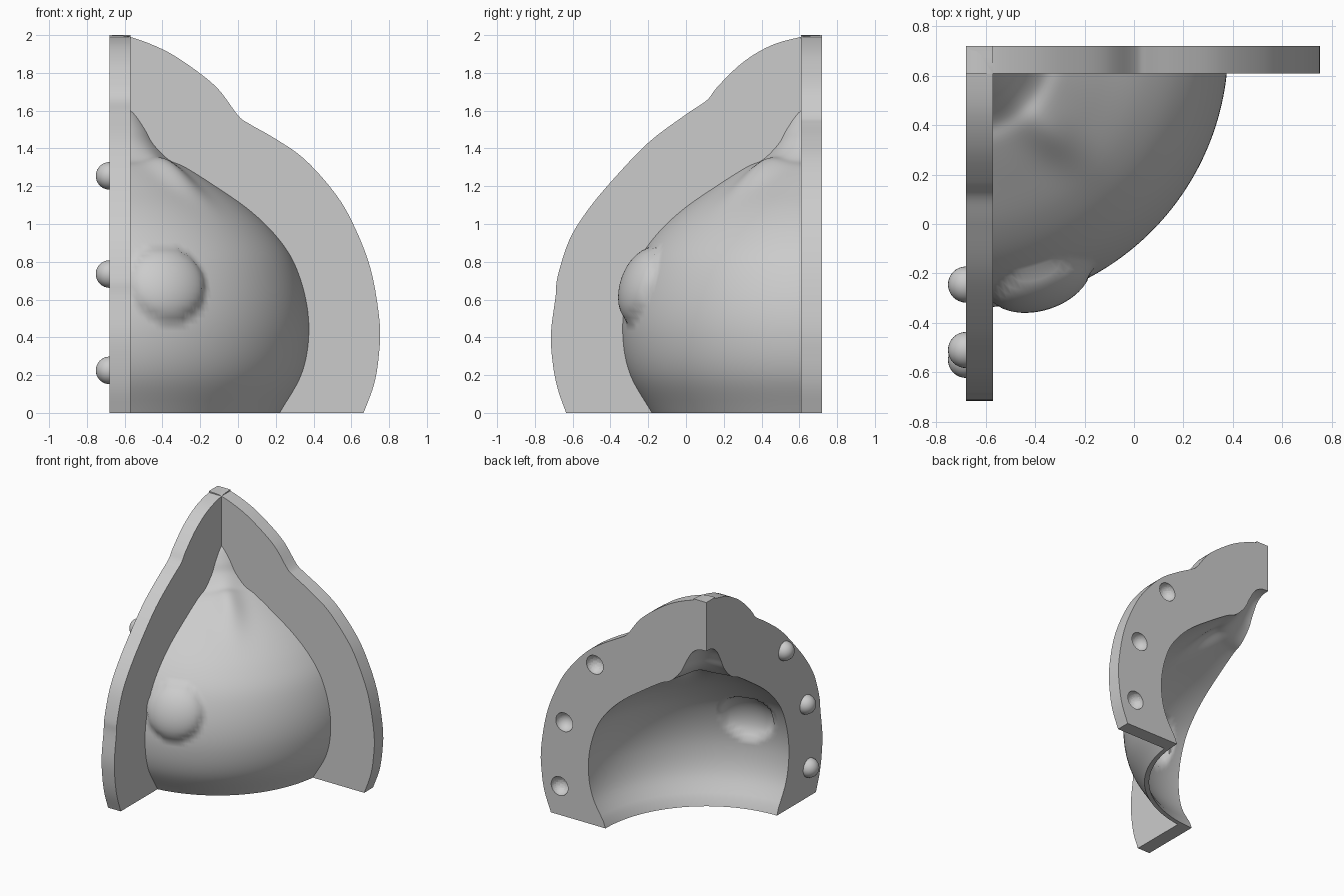
import bpy, bmesh, math
from mathutils import Vector

cube = bpy.data.objects.get("Cube")
if cube:
    bpy.data.objects.remove(cube, do_unlink=True)

AXIS = Vector((-0.68, 0.72, 0))   # corner where both flanges meet
FLANGE = 0.11                     # flange thickness
WALL = 0.04                       # shell thickness

grey = bpy.data.materials.new("plain grey")
grey.use_nodes = True
grey.diffuse_color = (0.6, 0.6, 0.6, 1)
grey.node_tree.nodes["Principled BSDF"].inputs["Base Color"].default_value = (0.6, 0.6, 0.6, 1)


def smooth_curve(points, steps):
    """Catmull-Rom curve through (radius, height) points."""
    p = [Vector(q) for q in points]
    p = [2 * p[0] - p[1]] + p + [2 * p[-1] - p[-2]]
    out = []
    for a, b, c, d in zip(p, p[1:], p[2:], p[3:]):
        for i in range(steps):
            t = i / steps
            out.append(0.5 * (2 * b + (c - a) * t + (2 * a - 5 * b + 4 * c - d) * t * t
                              + (3 * b - a - 3 * c + d) * t ** 3))
    return out + [p[-2]]


def inset_curve(curve, dist):
    """Shift a profile towards the axis by the wall thickness."""
    out = []
    for i, q in enumerate(curve):
        tan = (curve[min(i + 1, len(curve) - 1)] - curve[max(i - 1, 0)]).normalized()
        s = q - dist * Vector((tan.y, -tan.x))
        out.append(Vector((max(s.x, 0), max(s.y, 0))))
    out[0].y = 0
    out[-1].x = 0
    return out


def place(r, z, angle):
    return AXIS + Vector((r * math.cos(angle), -r * math.sin(angle), z))


def finish(bm, name, angle):
    bmesh.ops.remove_doubles(bm, verts=bm.verts, dist=0.0005)
    bmesh.ops.recalc_face_normals(bm, faces=bm.faces)
    me = bpy.data.meshes.new(name)
    bm.to_mesh(me)
    bm.free()
    me.materials.append(grey)
    ob = bpy.data.objects.new(name, me)
    bpy.context.collection.objects.link(ob)
    shade(ob, angle)
    return ob


def shade(ob, angle):
    bpy.ops.object.select_all(action='DESELECT')
    ob.select_set(True)
    bpy.context.view_layer.objects.active = ob
    bpy.ops.object.shade_smooth_by_angle(angle=math.radians(angle))


# Body profile, bottom to tip
body = smooth_curve([(.907, 0), (1.02, .2), (1.06, .4), (1.045, .6), (.98, .8), (.877, .95),
                     (.74, 1.08), (.57, 1.2), (.415, 1.3), (.33, 1.34), (.255, 1.42),
                     (.215, 1.5), (.155, 1.6), (.08, 1.65), (0, 1.66)], 6)
lining = inset_curve(body, WALL)

# Quarter shell with a round eye bump and a ridge below the tip
EYE = place(1.025, 0.69, math.radians(72.5))
EYE_OUT = Vector((0.3, -0.94, 0.15)).normalized()


def shell_point(q, base, angle):
    ref = place(base.x, base.y, angle)
    p = place(q.x, q.y, angle)
    d = (ref - EYE).length / 0.21
    if d < 1:
        p += EYE_OUT * 0.08 * math.sqrt(1 - d * d)
    side = (angle - math.pi / 4) * base.x / 0.09
    along = (base.x - 0.47) / 0.17
    p.z += 0.045 * math.exp(-side * side - along * along)
    return p


bm = bmesh.new()
SEGS = 72
rows = []
for k in range(SEGS + 1):
    a = math.pi / 2 * k / SEGS
    rows.append([[bm.verts.new(shell_point(q, b, a)) for q, b in zip(curve, body)]
                 for curve in (body, lining)])
n = len(body)
for (o1, i1), (o2, i2) in zip(rows, rows[1:]):
    for j in range(n - 1):
        bm.faces.new((o1[j], o2[j], o2[j + 1], o1[j + 1]))
        bm.faces.new((i1[j], i1[j + 1], i2[j + 1], i2[j]))
    bm.faces.new((o1[0], i1[0], i2[0], o2[0]))
for o, i in (rows[0], rows[-1]):
    for j in range(n - 1):
        bm.faces.new((o[j], o[j + 1], i[j + 1], i[j]))
finish(bm, "shell", 40)


# Flat flanges following the body outline
def flange(name, rim, along, across):
    bm = bmesh.new()
    outline = lining + smooth_curve(rim, 5)
    face = bm.faces.new([bm.verts.new(AXIS + along * q.x + Vector((0, 0, q.y))) for q in outline])
    new = bmesh.ops.extrude_face_region(bm, geom=[face])["geom"]
    bmesh.ops.translate(bm, vec=across * FLANGE,
                        verts=[v for v in new if isinstance(v, bmesh.types.BMVert)])
    return finish(bm, name, 25)


X, Y = Vector((1, 0, 0)), Vector((0, -1, 0))
back_flange = flange("back_flange", [
    (0, 2), (.11, 1.99), (.28, 1.925), (.42, 1.84), (.57, 1.72), (.68, 1.575), (.74, 1.53),
    (.88, 1.45), (1.03, 1.345), (1.18, 1.18), (1.28, 1.02), (1.38, .77), (1.43, .48),
    (1.425, .3), (1.4, .15), (1.345, 0)], X, Y)
flange("side_flange", [
    (0, 2), (.11, 1.99), (.27, 1.945), (.42, 1.855), (.55, 1.73), (.61, 1.655), (.72, 1.58),
    (.92, 1.43), (1.12, 1.22), (1.25, 1.06), (1.34, .91), (1.4, .72), (1.41, .62),
    (1.435, .42), (1.425, .26), (1.4, .13), (1.355, 0)], Y, X)

# Round pegs on the side flange, matching sockets in the back flange
for i, (r, z) in enumerate([(.965, 1.255), (1.23, .735), (1.27, .225)]):
    for name, along in (("peg", Y), ("socket", X)):
        bpy.ops.mesh.primitive_uv_sphere_add(segments=32, ring_count=16, radius=0.073,
                                             location=AXIS + along * r + Vector((0, 0, z)))
        ball = bpy.context.object
        ball.name = f"{name}_{i + 1}"
        ball.data.materials.append(grey)
        if name == "peg":
            shade(ball, 40)
            continue
        ball.hide_render = True
        cut = back_flange.modifiers.new("socket", 'BOOLEAN')
        cut.operation, cut.solver, cut.object = 'DIFFERENCE', 'EXACT', ball
        bpy.context.view_layer.objects.active = back_flange
        bpy.ops.object.modifier_apply(modifier=cut.name)
        bpy.data.objects.remove(ball, do_unlink=True)
shade(back_flange, 25)
